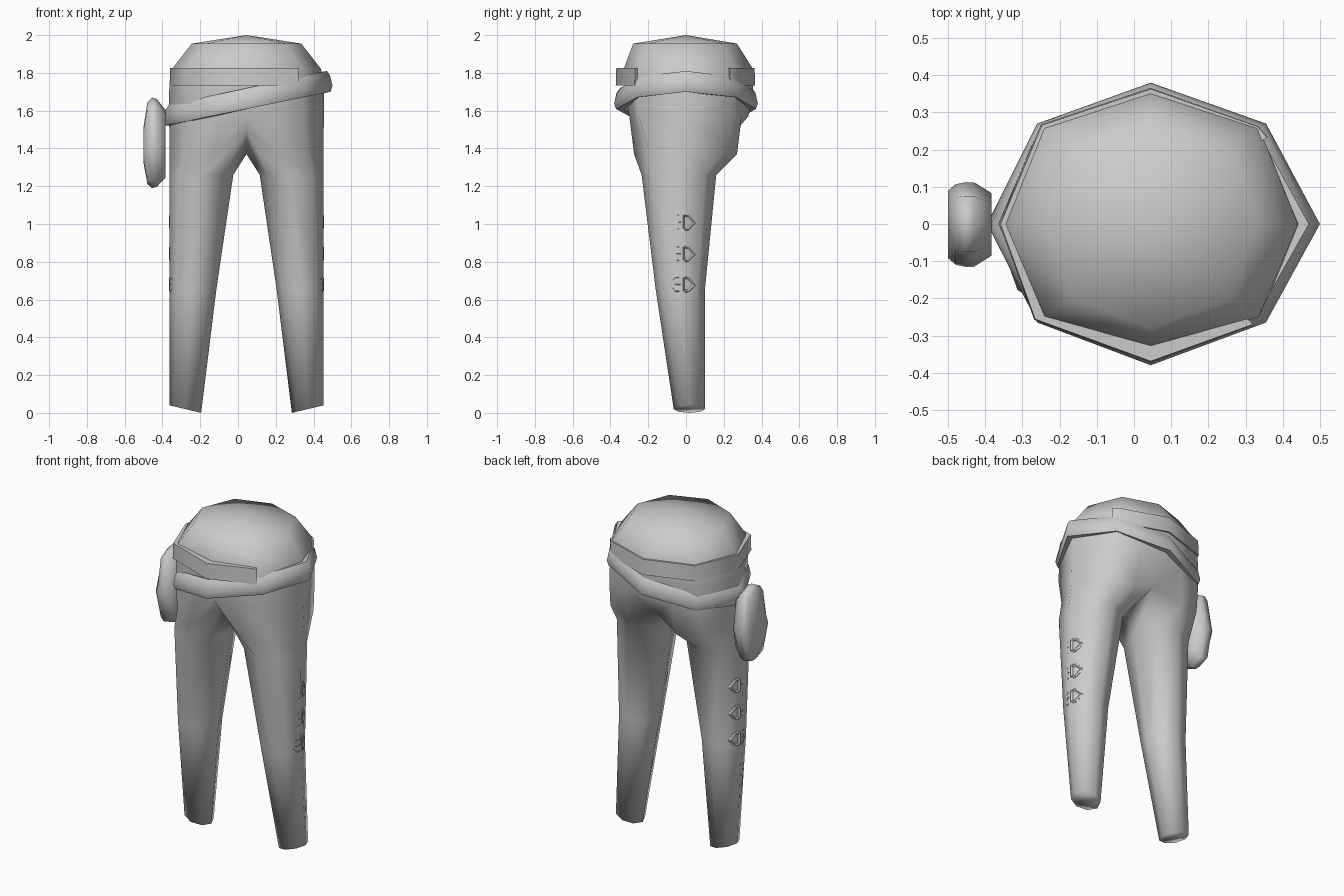
import bpy, bmesh, math

if "Cube" in bpy.data.objects:
    bpy.data.objects.remove(bpy.data.objects["Cube"])

CX = 0.045  # symmetry plane of the trousers


def finish(name, bm, angle=50):
    bmesh.ops.recalc_face_normals(bm, faces=bm.faces)
    me = bpy.data.meshes.new(name)
    bm.to_mesh(me)
    bm.free()
    ob = bpy.data.objects.new(name, me)
    bpy.context.collection.objects.link(ob)
    bpy.ops.object.select_all(action='DESELECT')
    ob.select_set(True)
    bpy.context.view_layer.objects.active = ob
    bpy.ops.object.shade_smooth_by_angle(angle=math.radians(angle))
    return ob


def loft(bm, rings, loop=False, caps=True, skip=lambda vs: False):
    """Bridge equal-sized closed rings of points."""
    rows = [[bm.verts.new(p) for p in r] for r in rings]
    n = len(rows[0])
    pairs = list(zip(rows, rows[1:])) + ([(rows[-1], rows[0])] if loop else [])
    for a, b in pairs:
        for i in range(n):
            q = [a[i], a[(i + 1) % n], b[(i + 1) % n], b[i]]
            if not skip(q):
                bm.faces.new(q)
    if caps and not loop:
        bm.faces.new(rows[0])
        bm.faces.new(rows[-1])
    return rows


# Trousers: one half, lofted from hem to waist, then mirrored
def leg_ring(x0, x1, y0, y1, z_in, z_out):
    cx, rx, cy, ry = (x0 + x1) / 2, (x1 - x0) / 2, (y0 + y1) / 2, (y1 - y0) / 2
    pts = []
    for i in range(8):
        a = -i * math.pi / 4
        c, s = math.cos(a), math.sin(a)
        z = z_in + (z_out - z_in) * (c + 1) / 2
        pts.append((cx + rx * c, cy + ry * s, z))
    return pts


def hip_ring(z, out, side, sf, front, back, sb):
    m = side * 0.5
    return [(out, 0, z), (side, -sf, z), (m, -(sf + front) / 2, z), (0, -front, z),
            (0, 0, z), (0, back, z), (m, (sb + back) / 2, z), (side, sb, z)]


crotch = [(.407, -.01, 1.4), (.32, -.20, 1.4), (.17, -.275, 1.37), (0, -.23, 1.5),
          (0, -.02, 1.37), (0, .22, 1.44), (.17, .27, 1.37), (.32, .22, 1.4)]
rings = [leg_ring(.24, .408, -.065, .10, 0, .04),
         leg_ring(.16, .408, -.16, .10, .65, .65),
         leg_ring(.07, .408, -.235, .16, 1.26, 1.26),
         crotch,
         hip_ring(1.57, .41, .30, .25, .30, .33, .26),
         hip_ring(1.70, .41, .295, .25, .325, .355, .26),
         hip_ring(1.82, .395, .29, .25, .33, .355, .26),
         hip_ring(1.955, .29, .21, .20, .28, .27, .20)]
bm = bmesh.new()
rows = loft(bm, rings, caps=False, skip=lambda q: all(abs(v.co.x) < 1e-5 for v in q))
bm.faces.new(rows[0])
apex = rows[-1][4]
apex.co.z = 2.0
for i in (5, 6, 7, 0, 1, 2):
    bm.faces.new([rows[-1][i], rows[-1][(i + 1) % 8], apex])
for v in [v for v in bm.verts if not v.link_faces]:
    bm.verts.remove(v)
dup = bmesh.ops.duplicate(bm, geom=bm.verts[:] + bm.edges[:] + bm.faces[:])
for g in dup['geom']:
    if isinstance(g, bmesh.types.BMVert):
        g.co.x *= -1
bmesh.ops.remove_doubles(bm, verts=bm.verts, dist=1e-4)
bmesh.ops.translate(bm, verts=bm.verts, vec=(CX, 0, 0))
finish("trousers", bm, 120)


# Slanted hip belt: bevelled section swept around an octagon
octagon = [(.50, 0), (.355, -.265), (.045, -.38), (-.26, -.265),
           (-.395, 0), (-.26, .27), (.045, .38), (.355, .27)]


def strap(path, profile, slope, z0):
    out = []
    for x, y in path:
        d = math.hypot(x - CX, y)
        base = z0 + slope * (x + .39)
        out.append([(CX + (x - CX) * (d + o) / d, y * (d + o) / d, base + h) for o, h in profile])
    return out


bm = bmesh.new()
loft(bm, strap(octagon, [(-.05, 0), (-.01, 0), (0, .03), (-.012, .085), (-.03, .11), (-.06, .105)],
               .2, 1.522), loop=True)
finish("hip_belt", bm, 65)

# Waist strap: flush at the back, free end at the front right
bm = bmesh.new()
path = [(.36, .235), (.335, .264), (.045, .366), (-.25, .268), (-.362, 0),
        (-.268, -.258), (.045, -.372), (.322, -.272)]
loft(bm, strap(path, [(-.05, 0), (0, 0), (-.003, .095), (-.05, .095)], 0, 1.732))
finish("waist_strap", bm, 60)

# Hip pouch: octagonal outline lofted outwards
outline = [(0, 1.67), (.075, 1.63), (.112, 1.40), (.075, 1.22),
           (0, 1.19), (-.075, 1.22), (-.115, 1.40), (-.075, 1.63)]
bm = bmesh.new()
loft(bm, [[(x, y * sy, 1.41 + (z - 1.41) * sz) for y, z in outline]
          for x, sy, sz in ((-.383, .74, .74), (-.43, 1, .97), (-.455, 1, 1),
                            (-.48, .95, .9), (-.5, .8, .4))])
finish("hip_pouch", bm, 80)


# Side lacing: facing pairs of chevrons on each outer leg
def bar(bm, p, q, side, z0, w=.008):
    def pos(y, z, off):
        x = .408 - .45 * abs(y + .022) + off
        return (CX + side * x, y, z0 + z)
    dy, dz = q[0] - p[0], q[1] - p[1]
    ln = math.hypot(dy, dz)
    ny, nz = -dz / ln * w, dy / ln * w
    loft(bm, [[pos(y + ny, z + nz, -.014), pos(y + ny, z + nz, .001), pos(y, z, .007),
               pos(y - ny, z - nz, .001), pos(y - ny, z - nz, -.014)] for y, z in (p, q)])


for side, label in ((1, "right"), (-1, "left")):
    bm = bmesh.new()
    for z0 in (1.01, .843, .68):
        for d in (1, -1):
            pts = [(-.022 + d * a, b) for a, b in ((.016, .036), (.034, .036), (.07, 0),
                                                   (.034, -.036), (.016, -.036))]
            for p, q in zip(pts, pts[1:]):
                bar(bm, p, q, side, z0)
        bar(bm, (-.012, .034), (-.012, -.034), side, z0, .005)
        bar(bm, (-.07, 0), (-.03, 0), side, z0, .005)
    finish(label + "_leg_lacing", bm, 30)
